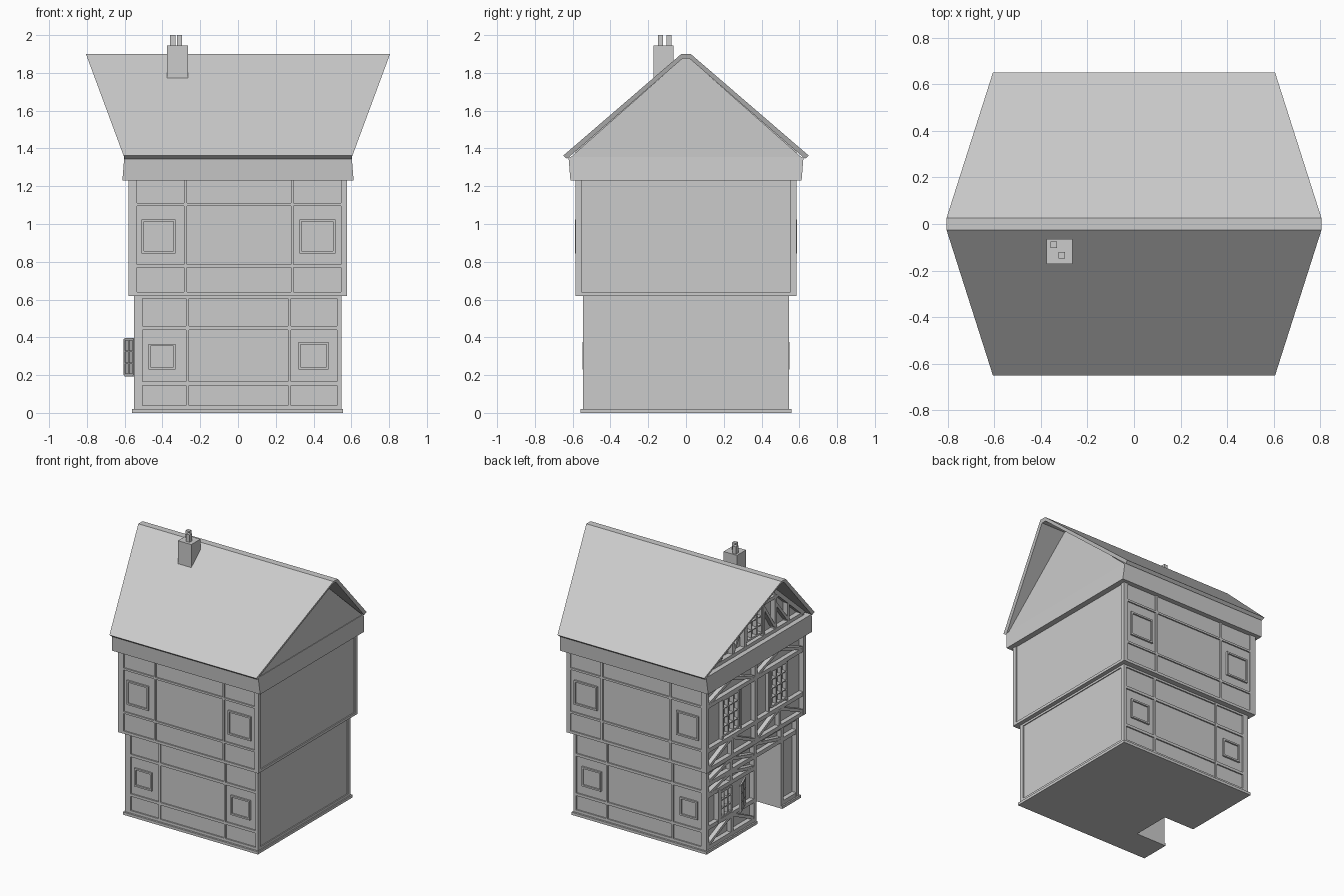
import bpy, bmesh, math
from mathutils import Vector, Matrix

if "Cube" in bpy.data.objects:
    bpy.data.objects.remove(bpy.data.objects["Cube"])


def finish(name, bm):
    bmesh.ops.recalc_face_normals(bm, faces=bm.faces)
    me = bpy.data.meshes.new(name)
    bm.to_mesh(me)
    bm.free()
    ob = bpy.data.objects.new(name, me)
    bpy.context.collection.objects.link(ob)
    return ob


def box(bm, x0, x1, y0, y1, z0, z1, rot=None):
    m = Matrix.Translation(((x0 + x1) / 2, (y0 + y1) / 2, (z0 + z1) / 2))
    if rot:
        m = m @ rot
    m = m @ Matrix.Diagonal((abs(x1 - x0), abs(y1 - y0), abs(z1 - z0), 1))
    bmesh.ops.create_cube(bm, size=1, matrix=m)


def loft(bm, a, b):
    # closed solid between two matching polygons
    va, vb = [bm.verts.new(p) for p in a], [bm.verts.new(p) for p in b]
    bm.faces.new(va)
    bm.faces.new(vb)
    n = len(a)
    for i in range(n):
        bm.faces.new((va[i], va[(i + 1) % n], vb[(i + 1) % n], vb[i]))


def plan(bm, pts, z0, z1):
    loft(bm, [(x, y, z0) for x, y in pts], [(x, y, z1) for x, y in pts])


def beam(bm, a, b, w, x0, x1):
    # straight timber on the left facade from (y, z) to (y, z)
    dy, dz = b[0] - a[0], b[1] - a[1]
    cy, cz, l = (a[0] + b[0]) / 2, (a[1] + b[1]) / 2, math.hypot(dy, dz)
    box(bm, x0, x1, cy - l / 2, cy + l / 2, cz - w / 2, cz + w / 2,
        Matrix.Rotation(math.atan2(dz, dy), 4, 'X'))


def lattice(bm, y0, y1, z0, z1, x0, x1, cols, rows):
    # framed window with glazing bars, facing -x
    for i in range(cols + 1):
        y = y0 + (y1 - y0) * i / cols
        w = .015 if i in (0, cols) else .007
        beam(bm, (y, z0), (y, z1), w, x0, x1)
    for j in range(rows + 1):
        z = z0 + (z1 - z0) * j / rows
        w = .015 if j in (0, rows) else .007
        beam(bm, (y0, z), (y1, z), w, x0, x1)


D0, D1 = -.336, -.045   # doorway sides


def notched(x0, x1, h):
    return [(x0, -h), (x1, -h), (x1, h), (x0, h), (x0, D1), (-.31, D1), (-.31, D0), (x0, D0)]


# plinth and storey cores, with the doorway recess
bm = bmesh.new()
plan(bm, notched(-.56, .555, .558), 0, .02)
finish("plinth", bm)
bm = bmesh.new()
plan(bm, notched(-.515, .54, .535), .02, .5)
box(bm, -.515, .54, -.535, .535, .5, .62)
finish("ground_floor", bm)
bm = bmesh.new()
box(bm, -.545, .57, -.575, .575, .62, 1.23)
finish("upper_floor", bm)

# side timber framing, same on front and back
gx = [(-.55, -.525), (-.275, -.26), (.265, .28), (.525, .547)]
gz = [(.02, .04), (.145, .165), (.44, .46), (.605, .62)]
ux = [(-.58, -.545), (-.285, -.27), (.28, .295), (.545, .578)]
uz = [(.62, .64), (.77, .785), (1.095, 1.11)]
bm, bw, bp = bmesh.new(), bmesh.new(), bmesh.new()
for s in (-1, 1):
    for xs, zs, y, top in ((gx, gz, .545, .62), (ux, uz, .585, 1.23)):
        yi = s * (y - .03)
        for a, b in xs:
            box(bm, a, b, yi, s * y, zs[0][0], top)
        for a, b in zs:
            box(bm, xs[0][0], xs[-1][1], yi, s * (y - .0005), a, b)
    # small side windows
    for a, b, c, d, y in ((-.475, -.33, .23, .365, .545), (.32, .48, .23, .375, .545),
                          (-.51, -.33, .845, 1.025, .585), (.325, .515, .845, 1.025, .585)):
        yi, yo, t = s * (y - .015), s * (y + .003), .012
        box(bw, a, a + t, yi, yo, c, d)
        box(bw, b - t, b, yi, yo, c, d)
        box(bw, a, b, yi, yo, c, c + t)
        box(bw, a, b, yi, yo, d - t, d)
        box(bp, a + t, b - t, yi, s * (y - .008), c + t, d - t)
finish("side_timbers", bm)
finish("side_window_frames", bw)
finish("side_window_panes", bp)

# plain right wall frame
bm = bmesh.new()
for x, h, p, z0, z1, t in ((.547, .545, .518, .02, .62, .015), (.578, .585, .553, .62, 1.23, 0)):
    for s in (-1, 1):
        box(bm, x - .02, x, s * p, s * h, z0, z1)
    box(bm, x - .02, x, -p, p, z0, z0 + .02)
    if t:
        box(bm, x - .02, x, -p, p, z1 - t, z1)
finish("right_wall_frame", bm)

# left facade, ground floor timbers
X0, X1 = -.55, -.505
bm = bmesh.new()
for y, z0, z1 in ((.53, .02, .62), (-.53, .02, .62), (-.03, .02, .62), (-.351, .02, .62),
                  (.39, .17, .42), (.24, .02, .19), (.25, .42, .61)):
    beam(bm, (y, z0), (y, z1), .03, X0, X1)
for a, b, z in ((-.545, .545, .605), (-.545, .545, .505), (-.03, .545, .42), (-.03, .545, .18),
                (-.03, .545, .035), (-.545, -.351, .035)):
    beam(bm, (a, z), (b, z), .03, X0 + .001, X1)
for a, b in (((.52, .05), (.25, .17)), ((.23, .17), (-.02, .05)),
             ((.52, .43), (.26, .49)), ((.24, .49), (-.02, .43)),
             ((.52, .52), (.26, .59)), ((-.02, .52), (.24, .59)), ((-.34, .52), (-.05, .59))):
    beam(bm, a, b, .022, X0 + .002, X1)
finish("ground_facade_timbers", bm)

# left facade, upper floor timbers
X0, X1 = -.58, -.535
bm = bmesh.new()
for y in (-.57, 0, .57):
    beam(bm, (y, .62), (y, 1.23), .03, X0, X1)
for y in (-.38, -.165, .165, .38):
    beam(bm, (y, .77), (y, 1.12), .015, X0 + .01, X1)
for y in (-.28, .28):
    beam(bm, (y, .63), (y, .77), .022, X0, X1)
for z in (.635, .78, 1.11, 1.22):
    beam(bm, (-.585, z), (.585, z), .03, X0 + .001, X1)
for s in (-1, 1):
    for a, b in (((.56, .65), (.29, .77)), ((.27, .77), (.01, .65)),
                 ((.56, 1.12), (.29, 1.21)), ((.01, 1.12), (.27, 1.21))):
        beam(bm, (s * a[0], a[1]), (s * b[0], b[1]), .022, X0 + .002, X1)
finish("upper_facade_timbers", bm)

# facade lattice windows
bm = bmesh.new()
lattice(bm, .24, .37, .2, .39, -.545, -.51, 3, 3)
for c in (-.275, .29):
    lattice(bm, c - .09, c + .09, .82, 1.09, -.575, -.54, 3, 4)
lattice(bm, -.09, .09, 1.41, 1.6, -.565, -.525, 3, 3)
finish("facade_windows", bm)

# ajar casement swinging out from the wall
bm = bmesh.new()
lattice(bm, 0, .13, .2, .39, -.006, .006, 2, 3)
box(bm, -.002, .002, 0, .13, .2, .39)
bmesh.ops.transform(bm, verts=bm.verts, matrix=Matrix.Translation((-.55, .09, 0))
                    @ Matrix.Rotation(math.radians(21), 4, 'Z'))
finish("open_casement", bm)

# door at the back of the recess
bm = bmesh.new()
for i in range(4):
    y = D0 + .03 + i * .058
    box(bm, -.325, -.305, y, y + .054, .02, .44)
finish("door_planks", bm)

# flared cornice under the eaves
bm = bmesh.new()
quad = ((-1, -1), (1, -1), (1, 1), (-1, 1))
loft(bm, [(.612 * x, .612 * y, 1.23) for x, y in quad],
     [(.602 * x, .622 * y, 1.355) for x, y in quad])
finish("cornice", bm)

# attic with gable walls
bm = bmesh.new()
tri = [(-.615, 1.35), (.615, 1.35), (.015, 1.88), (-.015, 1.88)]
loft(bm, [(-.53, y, z) for y, z in tri], [(.598, y, z) for y, z in tri])
finish("attic", bm)

# gable timbers on the left
bm = bmesh.new()
X0, X1 = -.57, -.52
for s in (-1, 1):
    beam(bm, (s * .58, 1.37), (s * .01, 1.865), .03, X0, X1)
    for y in (.11, .25, .4):
        beam(bm, (s * y, 1.355), (s * y, 1.355 + (.6 - y) * .86), .022, X0 + .003, X1)
    beam(bm, (s * .12, 1.58), (s * .24, 1.4), .02, X0 + .004, X1)
    beam(bm, (s * .26, 1.56), (s * .39, 1.4), .02, X0 + .004, X1)
for z, h in ((1.37, .58), (1.62, .28)):
    beam(bm, (-h, z), (h, z), .025, X0 + .002, X1)
beam(bm, (0, 1.62), (0, 1.86), .022, X0 + .003, X1)
finish("gable_timbers", bm)

# roof shell, wider at the ridge than at the eaves
bm = bmesh.new()
prof = [(-.65, 1.362), (-.025, 1.9), (.025, 1.9), (.65, 1.362),
        (.63, 1.345), (.018, 1.876), (-.018, 1.876), (-.63, 1.345)]
ends = [[(s * (.605 + .2 * (z - 1.36) / .54), y, z) for y, z in prof] for s in (-1, 1)]
loft(bm, *ends)
bmesh.ops.triangulate(bm, faces=[f for f in bm.faces if len(f.verts) > 4])
finish("roof", bm)

# chimney with two square pots
bm = bmesh.new()
box(bm, -.375, -.265, -.172, -.065, 1.765, 1.945)
for x, y in ((-.345, -.09), (-.31, -.135)):
    box(bm, x - .014, x + .014, y - .014, y + .014, 1.94, 2)
finish("chimney", bm)
